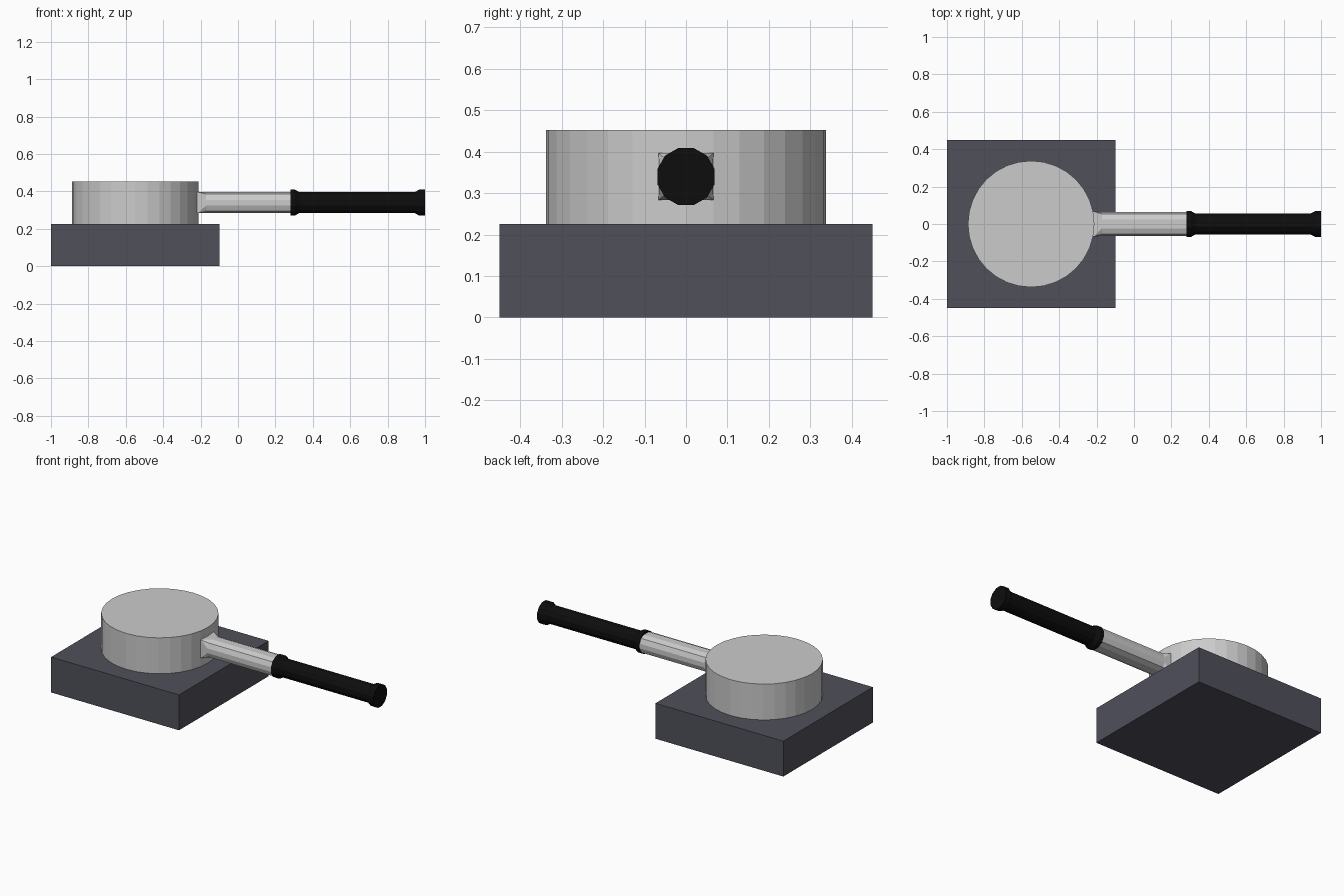
import bpy, bmesh
from math import cos, sin, pi

if "Cube" in bpy.data.objects:
    bpy.data.objects.remove(bpy.data.objects["Cube"])

AXIS_Z = 0.34  # height of the handle axis


def material(name, color):
    mat = bpy.data.materials.new(name)
    mat.diffuse_color = (*color, 1)
    mat.use_nodes = True
    mat.node_tree.nodes["Principled BSDF"].inputs["Base Color"].default_value = mat.diffuse_color
    return mat


def loft(name, sections, mat=None):
    """Skin (x, [(y, z), ...]) cross-sections along x and cap both ends."""
    bm = bmesh.new()
    rings = [[bm.verts.new((x, y, AXIS_Z + z)) for y, z in ring] for x, ring in sections]
    for a, b in zip(rings, rings[1:]):
        for i in range(len(a)):
            j = (i + 1) % len(a)
            bm.faces.new((a[i], a[j], b[j], b[i]))
    bm.faces.new(rings[0][::-1])
    bm.faces.new(rings[-1])
    bmesh.ops.recalc_face_normals(bm, faces=bm.faces)
    mesh = bpy.data.meshes.new(name)
    bm.to_mesh(mesh)
    bm.free()
    obj = bpy.data.objects.new(name, mesh)
    bpy.context.collection.objects.link(obj)
    if mat:
        mesh.materials.append(mat)
    return obj


def polygon(apothem, n=12):
    r = apothem / cos(pi / n)
    return [(r * cos(2 * pi * (i + 0.5) / n), r * sin(2 * pi * (i + 0.5) / n))
            for i in range(n)]


def rounded_rect(hy, hz, r):
    """Rectangle with each corner rounded in two segments."""
    pts = []
    for k, (sy, sz) in enumerate([(1, 1), (-1, 1), (-1, -1), (1, -1)]):
        for s in range(3):
            a = pi / 2 * (k + s / 2)
            pts.append((sy * (hy - r) + r * cos(a), sz * (hz - r) + r * sin(a)))
    return pts


# Square base block
bpy.ops.mesh.primitive_cube_add(size=1, location=(-0.55, 0, 0.1125))
base = bpy.context.object
base.name = "base_block"
base.scale = (0.9, 0.9, 0.225)
base.data.materials.append(material("dark_slate", (0.08, 0.08, 0.105)))

# Round drum on the block
bpy.ops.mesh.primitive_cylinder_add(vertices=32, radius=0.338, depth=0.228,
                                    location=(-0.55, 0, 0.339))
bpy.context.object.name = "drum"

# Metal shaft: square at the drum, rounding off towards the grip
loft("handle_shaft", [
    (-0.235, rounded_rect(0.066, 0.057, 0.001)),
    (-0.213, rounded_rect(0.066, 0.057, 0.001)),
    (-0.17, rounded_rect(0.065, 0.057, 0.042)),
    (0.30, rounded_rect(0.065, 0.057, 0.042)),
])

# Black grip with a flared collar at each end
loft("handle_grip", [(x, polygon(r)) for x, r in [
    (0.28, 0.069), (0.305, 0.069), (0.328, 0.056),
    (0.945, 0.056), (0.968, 0.069), (1.0, 0.069)]],
    material("black_rubber", (0.004, 0.004, 0.004)))
